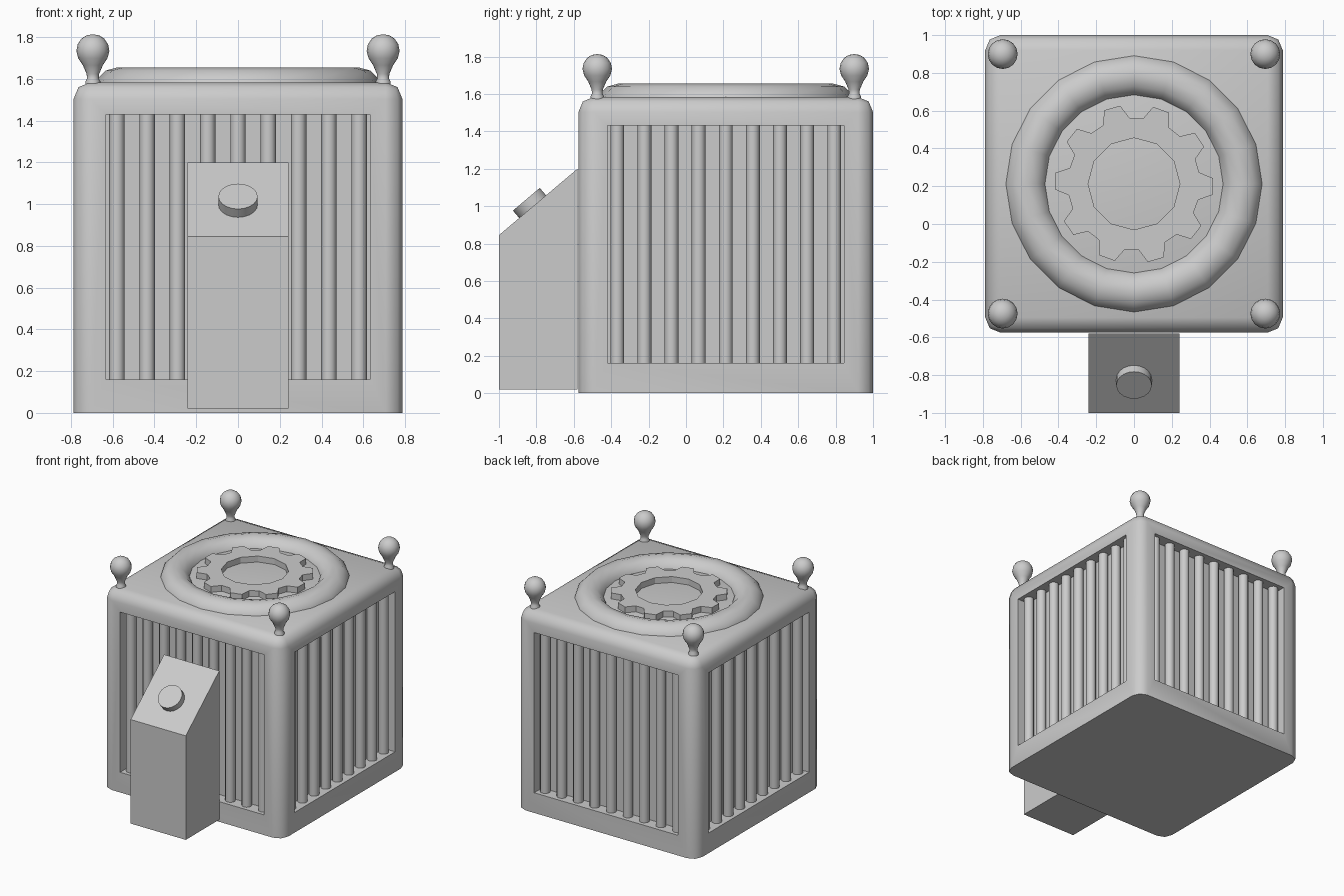
import bpy, bmesh
from math import sin, cos, pi, radians, atan2
from mathutils import Matrix, Vector

if "Cube" in bpy.data.objects:
    bpy.data.objects.remove(bpy.data.objects["Cube"])

CY = 0.2125          # body centre in y
HALF = 0.7875        # body half width
TOP = 1.583          # body top


def finish(name, bm, smooth=None):
    bmesh.ops.recalc_face_normals(bm, faces=bm.faces)
    me = bpy.data.meshes.new(name)
    bm.to_mesh(me)
    bm.free()
    ob = bpy.data.objects.new(name, me)
    bpy.context.collection.objects.link(ob)
    if smooth:
        bpy.ops.object.select_all(action='DESELECT')
        ob.select_set(True)
        bpy.context.view_layer.objects.active = ob
        bpy.ops.object.shade_smooth_by_angle(angle=radians(smooth))
    return ob


def add_box(bm, lo, hi, m=Matrix()):
    lo, hi = Vector(lo), Vector(hi)
    box = Matrix.Translation((lo + hi) / 2) @ Matrix.Diagonal((*(hi - lo), 1))
    return bmesh.ops.create_cube(bm, size=1, matrix=m @ box)


def lathe(name, profile, loc, steps, closed=False, smooth=50):
    bm = bmesh.new()
    vs = [bm.verts.new((r, 0, z)) for r, z in profile]
    pairs = list(zip(vs, vs[1:])) + ([(vs[-1], vs[0])] if closed else [])
    es = [bm.edges.new(p) for p in pairs]
    bmesh.ops.spin(bm, geom=vs + es, cent=(0, 0, 0), axis=(0, 0, 1),
                   angle=2 * pi, steps=steps)
    bmesh.ops.remove_doubles(bm, verts=bm.verts, dist=1e-4)
    ob = finish(name, bm, smooth)
    ob.location = loc
    return ob


sides = [Matrix.Translation((0, CY, 0)) @ Matrix.Rotation(i * pi / 2, 4, 'Z') for i in range(4)]

# Body: block with rounded vertical and top edges
bm = bmesh.new()
add_box(bm, (-HALF, CY - HALF, 0), (HALF, CY + HALF, TOP))
edges = [e for e in bm.edges if max(v.co.z for v in e.verts) > 0.1]
bmesh.ops.bevel(bm, geom=edges, offset=0.08, segments=2, profile=0.5, affect='EDGES')
body = finish("body", bm)

# Recessed window cut into each side
bm = bmesh.new()
for m in sides:
    add_box(bm, (-0.632, -HALF - 0.1, 0.16), (0.632, -HALF + 0.1, 1.43), m)
cutter = finish("window_cutter", bm)
cutter.hide_render = True
mod = body.modifiers.new("windows", 'BOOLEAN')
mod.object = cutter
mod.solver = 'EXACT'
bpy.ops.object.select_all(action='DESELECT')
body.select_set(True)
bpy.context.view_layer.objects.active = body
bpy.ops.object.modifier_apply(modifier=mod.name)
bpy.data.objects.remove(cutter)
bpy.ops.object.shade_smooth_by_angle(angle=radians(50))

# Vertical grille bars
bm = bmesh.new()
for m in sides:
    for i in range(-4, 5):
        bmesh.ops.create_cone(
            bm, cap_ends=True, segments=12, radius1=0.037, radius2=0.037, depth=1.27,
            matrix=m @ Matrix.Translation((i * 0.145, -HALF + 0.065, 0.795)))
finish("grille_bars", bm, 40)

# Ring on top
ring = [(0.575 + 0.115 * cos(a * pi / 6), 0.115 * sin(a * pi / 6)) for a in range(12)]
lathe("top_ring", ring, (0, CY, 1.54), 20, closed=True)

# Toothed wheel inside the ring
bm = bmesh.new()
outer = []
for t in range(10):
    for off, r in ((-12, 0.35), (-6, 0.42), (6, 0.42), (12, 0.35)):
        a = radians(t * 36 - 2 + off)
        outer.append(bm.verts.new((r * cos(a), CY + r * sin(a), TOP - 0.02)))
inner = [bm.verts.new((0.243 * cos(i * pi / 6), CY + 0.243 * sin(i * pi / 6), TOP - 0.02))
         for i in range(12)]
loops = [bm.edges.new((l[i - 1], l[i])) for l in (outer, inner) for i in range(len(l))]
bmesh.ops.triangle_fill(bm, edges=loops, use_beauty=True)
ext = bmesh.ops.extrude_face_region(bm, geom=bm.faces[:])
bmesh.ops.translate(bm, vec=(0, 0, 0.067),
                    verts=[g for g in ext["geom"] if isinstance(g, bmesh.types.BMVert)])
finish("toothed_wheel", bm)

# Corner knobs
knob = [(0, -0.02), (0.036, -0.02), (0.036, 0.004), (0.028, 0.018), (0.03, 0.04),
        (0.048, 0.082), (0.07, 0.115), (0.079, 0.15), (0.073, 0.182), (0.055, 0.209),
        (0.03, 0.225), (0, 0.23)]
for x in (-1, 1):
    for y in (-1, 1):
        lathe("corner_knob", knob, (0.695 * x, CY + 0.687 * y, TOP), 16)

# Control box with sloping top
bm = bmesh.new()
side = [(-1, 0.02), (-0.58, 0.02), (-0.58, 1.2), (-1, 0.845)]
face = bm.faces.new([bm.verts.new((-0.242, y, z)) for y, z in side])
ext = bmesh.ops.extrude_face_region(bm, geom=[face])
bmesh.ops.translate(bm, vec=(0.484, 0, 0),
                    verts=[g for g in ext["geom"] if isinstance(g, bmesh.types.BMVert)])
finish("control_box", bm)

# Round button, square to the slope
bm = bmesh.new()
bmesh.ops.create_cone(bm, cap_ends=True, segments=20, radius1=0.094, radius2=0.094, depth=0.08)
button = finish("button", bm, 40)
tilt = atan2(0.355, 0.42)
n = Vector((0, -sin(tilt), cos(tilt)))
button.location = Vector((0, -0.82, 0.997)) + n * 0.012
button.rotation_euler = (tilt, 0, 0)
